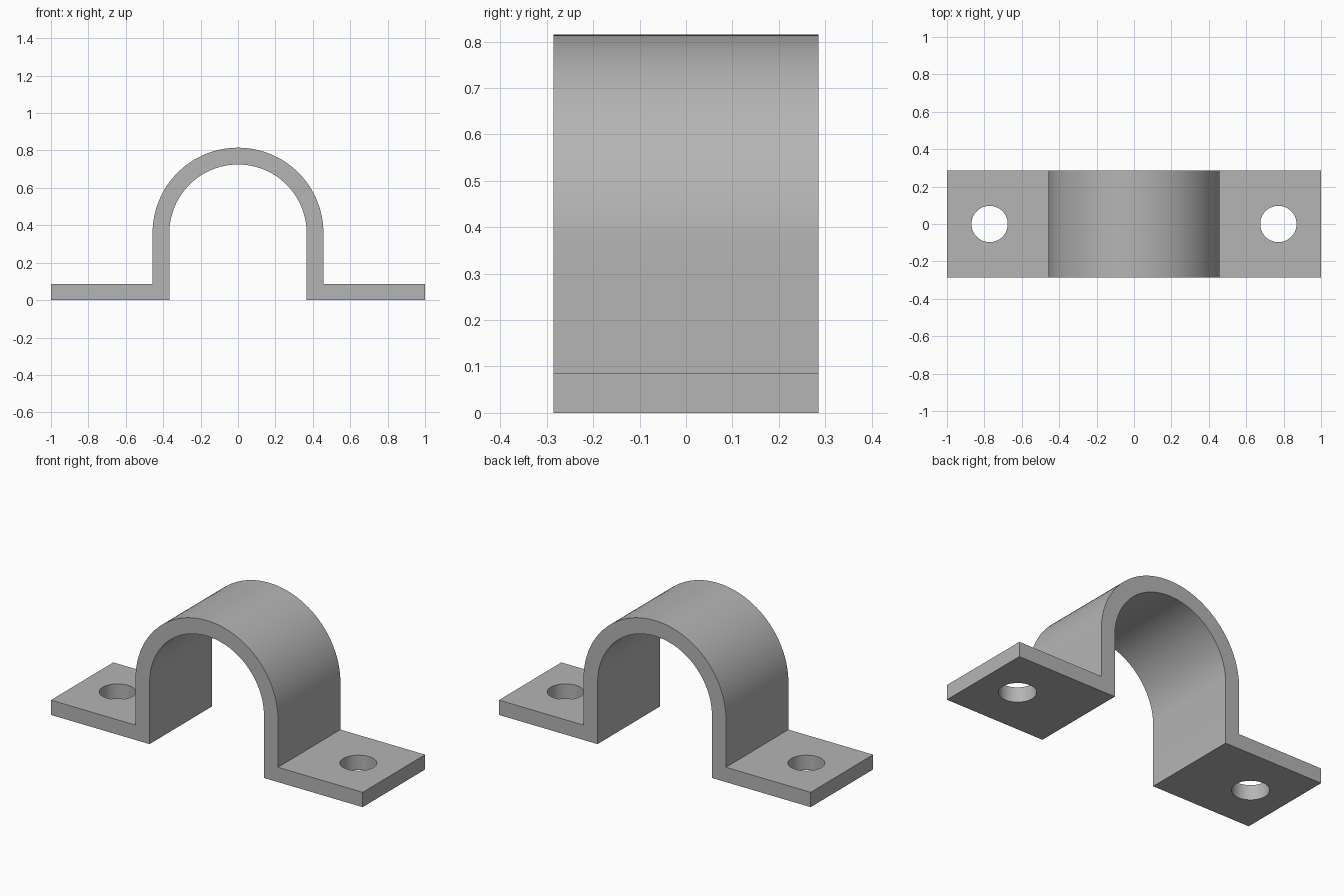
import bpy
import bmesh
from math import sin, cos, pi, radians
from mathutils import Matrix, Vector

cube = bpy.data.objects.get("Cube")
if cube:
    bpy.data.objects.remove(cube, do_unlink=True)

HALF_LENGTH, HALF_WIDTH = 1.0, 0.286
OUTER, INNER, AXIS_Z = 0.457, 0.367, 0.358
FOOT = 0.086
HOLE_X, HOLE_R = 0.772, 0.097
SEGMENTS = 64

# Grey metal
steel = bpy.data.materials.new("grey_metal")
steel.use_nodes = True
colour = (0.46, 0.46, 0.46, 1)
steel.diffuse_color = colour
steel.node_tree.nodes["Principled BSDF"].inputs["Base Color"].default_value = colour


def make_object(name, bm):
    bmesh.ops.recalc_face_normals(bm, faces=bm.faces)
    mesh = bpy.data.meshes.new(name)
    bm.to_mesh(mesh)
    bm.free()
    mesh.materials.append(steel)
    obj = bpy.data.objects.new(name, mesh)
    bpy.context.collection.objects.link(obj)
    return obj


def arc(radius):
    """Half circle from +x over the top to -x."""
    angles = [pi * i / SEGMENTS for i in range(SEGMENTS + 1)]
    return [(radius * cos(a), AXIS_Z + radius * sin(a)) for a in angles]


# Strap: one profile of feet, legs and arch, extruded along y
profile = [(HALF_LENGTH, 0), (HALF_LENGTH, FOOT), (OUTER, FOOT)]
profile += arc(OUTER)
profile += [(-OUTER, FOOT), (-HALF_LENGTH, FOOT), (-HALF_LENGTH, 0), (-INNER, 0)]
profile += arc(INNER)[::-1]
profile += [(INNER, 0)]

bm = bmesh.new()
face = bm.faces.new([bm.verts.new((x, -HALF_WIDTH, z)) for x, z in profile])
side = bmesh.ops.extrude_face_region(bm, geom=[face], use_keep_orig=True)
moved = [v for v in side["geom"] if isinstance(v, bmesh.types.BMVert)]
bmesh.ops.translate(bm, verts=moved, vec=Vector((0, 2 * HALF_WIDTH, 0)))
strap = make_object("pipe_strap", bm)

# Bolt holes: one through each foot
cutters = []
for label, sign in (("left", 1), ("right", -1)):
    bm = bmesh.new()
    bmesh.ops.create_cone(bm, cap_ends=True, segments=SEGMENTS, radius1=HOLE_R,
                          radius2=HOLE_R, depth=4 * FOOT,
                          matrix=Matrix.Translation((sign * HOLE_X, 0, FOOT / 2)))
    cutter = make_object(label + "_hole_cutter", bm)
    cutter.hide_render = True
    cutters.append(cutter)
    cut = strap.modifiers.new(label + "_hole", "BOOLEAN")
    cut.operation = "DIFFERENCE"
    cut.solver = "EXACT"
    cut.object = cutter

bpy.ops.object.select_all(action="DESELECT")
strap.select_set(True)
bpy.context.view_layer.objects.active = strap
for name in [m.name for m in strap.modifiers]:
    bpy.ops.object.modifier_apply(modifier=name)
for cutter in cutters:
    bpy.data.objects.remove(cutter, do_unlink=True)

# Smooth arch and hole walls, sharp plate edges
bpy.ops.object.shade_smooth_by_angle(angle=radians(30))
